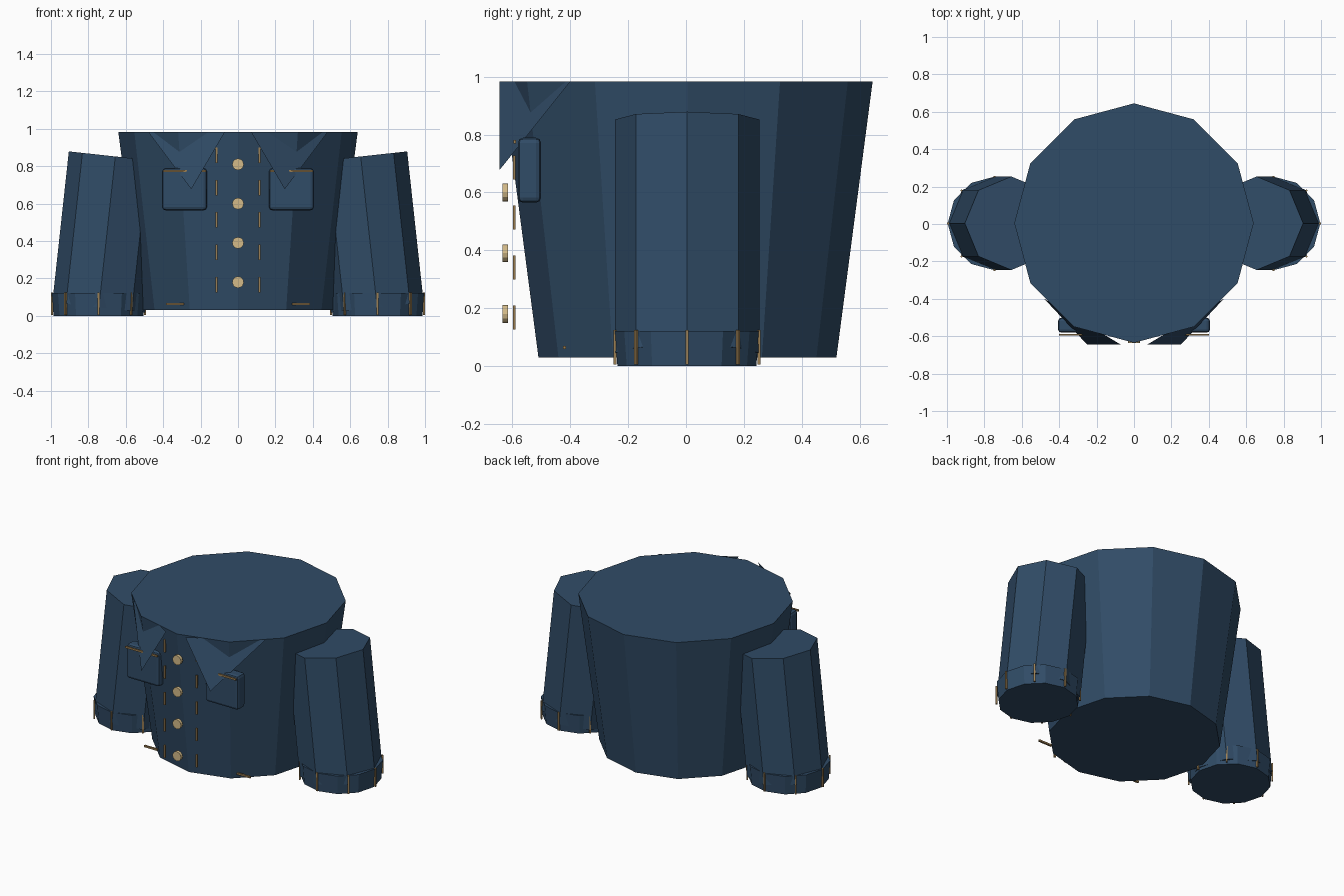
import bpy, math
from mathutils import Vector

if "Cube" in bpy.data.objects:
    bpy.data.objects.remove(bpy.data.objects["Cube"])


def material(name, rgb):
    m = bpy.data.materials.new(name)
    m.diffuse_color = (*rgb, 1.0)
    m.use_nodes = True
    m.node_tree.nodes["Principled BSDF"].inputs["Base Color"].default_value = m.diffuse_color
    return m


denim = material("navy_denim", (0.030, 0.072, 0.135))
thread = material("tan_thread", (0.33, 0.21, 0.085))
brass = material("pale_brass", (0.66, 0.50, 0.25))


def finish(name, mat):
    ob = bpy.context.object
    ob.name = name
    ob.data.materials.append(mat)
    return ob


def tube(name, bottom, top, r1, r2, sides, mat, spin=0.0):
    """Capped cone running from bottom to top."""
    a, b = Vector(bottom), Vector(top)
    d = b - a
    bpy.ops.mesh.primitive_cone_add(vertices=sides, radius1=r1, radius2=r2,
                                    depth=d.length, location=(a + b) / 2)
    ob = finish(name, mat)
    ob.rotation_euler = (0, math.atan2(d.x, d.z), 0)
    if abs(d.y) > 0.001:
        ob.rotation_euler = d.to_track_quat('Z', 'Y').to_euler()
    return ob


def box(name, loc, size, mat, turn=0.0, bevel=0.0):
    bpy.ops.mesh.primitive_cube_add(size=1, location=loc)
    ob = finish(name, mat)
    ob.scale = size
    ob.rotation_euler = (0, 0, turn)
    if bevel:
        bpy.ops.object.transform_apply(location=False, rotation=False, scale=True)
        mod = ob.modifiers.new("soft_edges", 'BEVEL')
        mod.width = bevel
        mod.segments = 2
    return ob


# Torso, twelve flat sides widening upward
tube("torso", (0, 0.005, 0.03), (0, 0.005, 0.983), 0.515, 0.64, 12, denim)

# Front buttons
for i in range(4):
    z = 0.18 + 0.21 * i
    tube("button", (0, -0.616, z), (0, -0.635, z), 0.031, 0.031, 12, brass)

for s, side in ((1, "right"), (-1, "left")):
    # Sleeve and cuff
    tube(side + "_sleeve", (s * 0.744, 0.004, 0.045), (s * 0.656, 0.004, 0.852),
         0.25, 0.25, 8, denim)
    tube(side + "_cuff", (s * 0.746, 0.003, 0), (s * 0.746, 0.003, 0.122),
         0.24, 0.25, 12, denim)

    # Cuff stitching
    for k in range(8):
        a = k * math.pi / 4
        box(side + "_cuff_stitch",
            (s * 0.746 + 0.249 * math.cos(a), 0.003 + 0.249 * math.sin(a), 0.065),
            (0.010, 0.010, 0.12), thread, a)

    # Lapel, one flat triangle
    me = bpy.data.meshes.new(side + "_lapel")
    pts = [(s * 0.07, -0.645, 0.983), (s * 0.25, -0.645, 0.677), (s * 0.48, -0.40, 0.983)]
    me.from_pydata(pts, [], [(0, 1, 2) if s > 0 else (0, 2, 1)])
    me.materials.append(denim)
    bpy.context.collection.objects.link(bpy.data.objects.new(side + "_lapel", me))

    # Chest pocket with its top stitch
    box(side + "_pocket", (s * 0.286, -0.541, 0.677), (0.24, 0.08, 0.225), denim, 0, 0.018)
    box(side + "_pocket_stitch", (s * 0.286, -0.592, 0.775), (0.23, 0.009, 0.012), thread)

    # Placket stitching
    for i in range(5):
        box(side + "_placket_stitch", (s * 0.116, -0.594, 0.167 + 0.173 * i),
            (0.011, 0.009, 0.083), thread)

    # Hem stitch
    box(side + "_hem_stitch", (s * 0.337, -0.42, 0.064), (0.097, 0.012, 0.011), thread)
